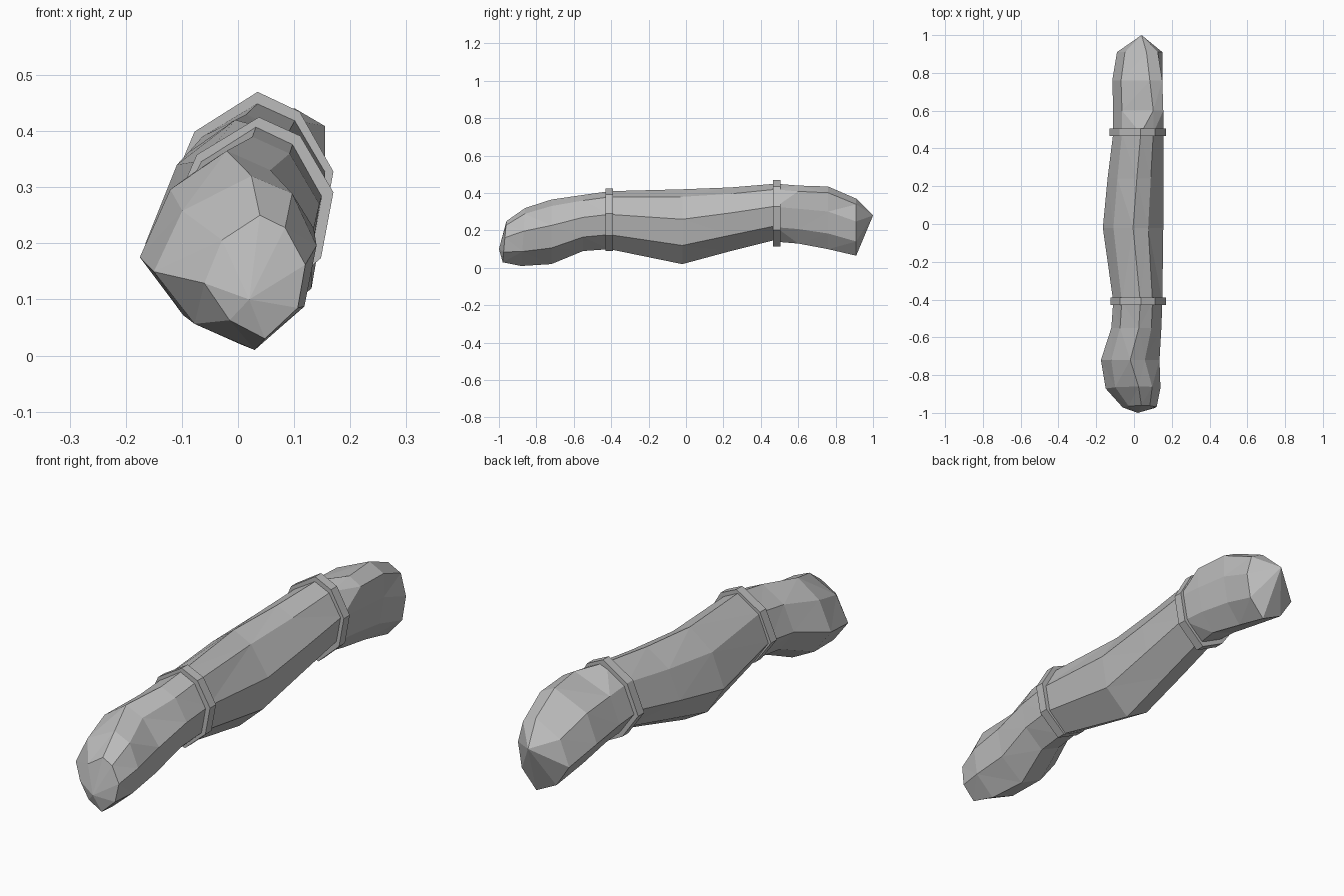
import bpy
import bmesh

if "Cube" in bpy.data.objects:
    bpy.data.objects.remove(bpy.data.objects["Cube"], do_unlink=True)

grey = bpy.data.materials.new("stone grey")
grey.use_nodes = True
colour = (0.5, 0.5, 0.5, 1)
grey.diffuse_color = colour
grey.node_tree.nodes["Principled BSDF"].inputs["Base Color"].default_value = colour

# Faceted cross-section inside a unit box, starting at the crown
SECTION = [(0.1, 1), (0.6, 0.8), (1, 0.2), (0.85, -0.5),
           (0.2, -1), (-0.5, -0.7), (-1, -0.1), (-0.65, 0.6)]


def ring(bm, y, left, right, low, high, lean=0, tilt=0):
    """Cross-section at y; lean pushes the crown sideways, tilt slopes the ring."""
    cx, cz = (left + right) / 2, (low + high) / 2
    rx, rz = (right - left) / 2, (high - low) / 2
    verts = []
    for u, v in SECTION:
        if abs(v) > 0.75:
            u = min(1, u + lean * (1 if v > 0 else 0.4))
        verts.append(bm.verts.new((cx + u * rx, y + tilt * v, cz + v * rz)))
    return verts


def finish(bm, name):
    bmesh.ops.recalc_face_normals(bm, faces=bm.faces)
    mesh = bpy.data.meshes.new(name)
    bm.to_mesh(mesh)
    bm.free()
    mesh.materials.append(grey)
    obj = bpy.data.objects.new(name, mesh)
    bpy.context.collection.objects.link(obj)


def loft(name, stations, nose=None, tail=None):
    bm = bmesh.new()
    rings = [ring(bm, *s) for s in stations]
    n = len(SECTION)
    for a, b in zip(rings, rings[1:]):
        for i in range(n):
            j = (i + 1) % n
            bm.faces.new((a[i], a[j], b[j], b[i]))
    for end, tip in ((rings[0], nose), (rings[-1], tail)):
        if tip:
            point = bm.verts.new(tip)
            for i in range(n):
                bm.faces.new((end[i], end[(i + 1) % n], point))
        else:
            bm.faces.new(end)
    if nose or tail:
        bmesh.ops.triangulate(bm, faces=bm.faces, quad_method="SHORT_EDGE")
    finish(bm, name)


# Front end, drooping and blunt
loft("front_end", [
    (-0.97, -0.06, 0.12, 0.03, 0.25, 0, 0.01),
    (-0.87, -0.15, 0.14, 0.01, 0.32, 0.1, 0.01),
    (-0.72, -0.175, 0.135, 0.02, 0.365, -0.1),
    (-0.55, -0.12, 0.145, 0.09, 0.39),
    (-0.41, -0.11, 0.15, 0.1, 0.41),
], nose=(0.02, -1, 0.1))

# Long middle, sagging underneath
loft("middle", [
    (-0.41, -0.11, 0.15, 0.1, 0.41),
    (-0.02, -0.165, 0.155, 0.02, 0.42, -0.1),
    (0.24, -0.14, 0.155, 0.09, 0.43, -0.05),
    (0.48, -0.11, 0.155, 0.15, 0.45),
], nose=(0.02, -0.41, 0.25), tail=(0.02, 0.48, 0.3))

# Back end, boxier with its crown to one side
loft("back_end", [
    (0.48, -0.11, 0.155, 0.14, 0.45),
    (0.6, -0.11, 0.155, 0.13, 0.44, 0.5),
    (0.76, -0.115, 0.15, 0.1, 0.435, 0.4),
    (0.91, -0.09, 0.15, 0.065, 0.37, 0.2),
], tail=(0.04, 1, 0.28))

# Two straps around the joints
loft("front_strap", [(y, -0.125, 0.17, 0.09, 0.425) for y in (-0.43, -0.39)])
loft("back_strap", [(y, -0.13, 0.17, 0.115, 0.47) for y in (0.465, 0.505)])
